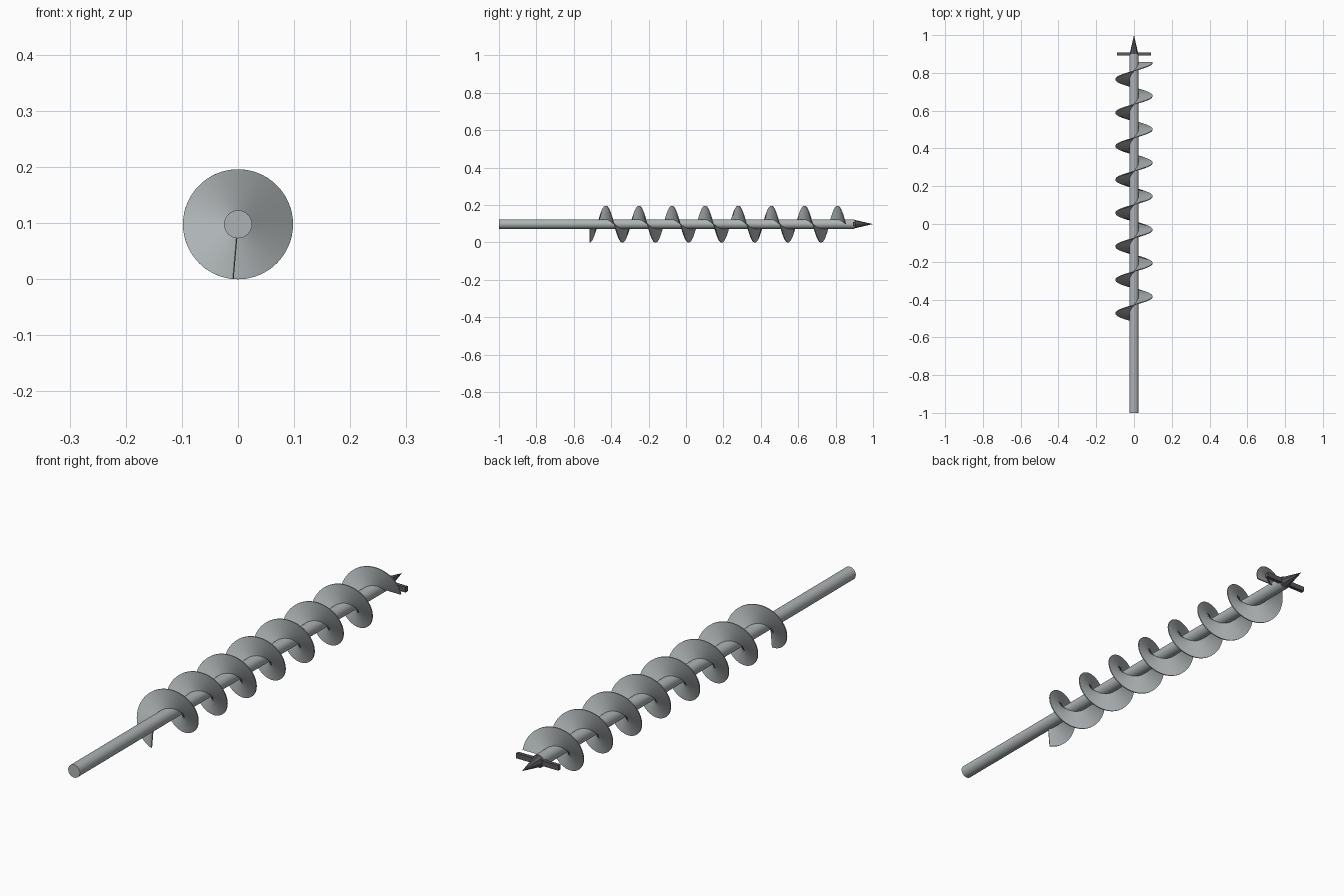
import bpy, bmesh
from math import sin, cos, pi, radians

if "Cube" in bpy.data.objects:
    bpy.data.objects.remove(bpy.data.objects["Cube"])

ZC = 0.098          # height of the auger axis
R_SHAFT, R_FLIGHT = 0.025, 0.098
PITCH = 0.177


def material(name, rgb):
    m = bpy.data.materials.new(name)
    m.diffuse_color = (*rgb, 1)
    m.use_nodes = True
    m.node_tree.nodes["Principled BSDF"].inputs["Base Color"].default_value = m.diffuse_color
    return m


steel = material("steel", (0.42, 0.45, 0.46))
dark = material("dark_steel", (0.10, 0.10, 0.11))


def finish(obj, name, mat, smooth=True):
    obj.name = name
    obj.data.materials.append(mat)
    bpy.ops.object.select_all(action='DESELECT')
    obj.select_set(True)
    bpy.context.view_layer.objects.active = obj
    if smooth:
        bpy.ops.object.shade_smooth_by_angle(angle=radians(30))


def rod(name, y0, y1, r0, r1, sides, mat, smooth=True):
    # cylinder or cone along +y
    bpy.ops.mesh.primitive_cone_add(vertices=sides, radius1=r0, radius2=r1, depth=y1 - y0,
                                    location=(0, (y0 + y1) / 2, ZC), rotation=(-pi / 2, 0, 0))
    finish(bpy.context.object, name, mat, smooth)


# central shaft and pointed tip
rod("shaft", -1.0, 0.9, R_SHAFT, R_SHAFT, 32, steel)
rod("pilot_tip", 0.89, 1.0, R_SHAFT, 0.0, 8, dark, smooth=False)

# cutting bar across the shaft behind the tip
bpy.ops.mesh.primitive_cube_add(size=1, location=(0, 0.9, ZC))
bar = bpy.context.object
bar.scale = (0.18, 0.014, 0.02)
finish(bar, "cutter_bar", dark, smooth=False)

# helical flight: starts near the bottom, ends at +x
STEPS_PER_TURN = 64
start, end = radians(5), 2 * pi * 7.75
steps = int((end - start) / (2 * pi) * STEPS_PER_TURN)
bm = bmesh.new()
prev = None
for i in range(steps + 1):
    a = start + (end - start) * i / steps
    y = -0.517 + PITCH * a / (2 * pi)
    pair = [bm.verts.new((-r * sin(a), y, ZC - r * cos(a))) for r in (R_SHAFT - 0.002, R_FLIGHT)]
    if prev:
        bm.faces.new((prev[0], prev[1], pair[1], pair[0]))
    prev = pair
mesh = bpy.data.meshes.new("flight")
bm.to_mesh(mesh)
bm.free()
flight = bpy.data.objects.new("flight", mesh)
bpy.context.collection.objects.link(flight)
solid = flight.modifiers.new("thickness", 'SOLIDIFY')
solid.thickness = 0.004
solid.offset = 0
finish(flight, "flight", steel, smooth=False)
